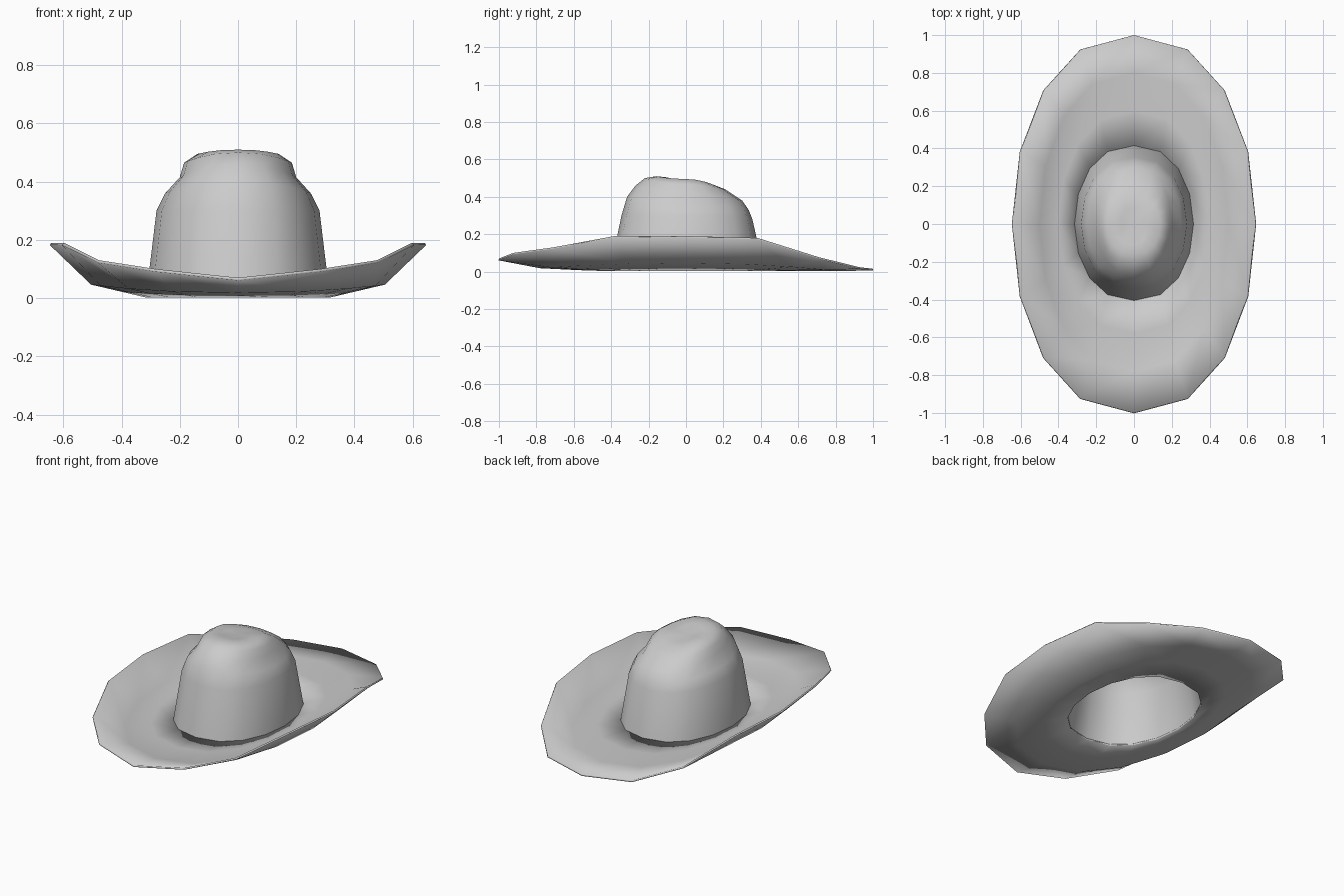
import bpy
import bmesh
import math

SIDES = 16

cube = bpy.data.objects.get("Cube")
if cube:
    bpy.data.objects.remove(cube)

felt = bpy.data.materials.new("light_grey_felt")
felt.use_nodes = True
colour = (0.6, 0.6, 0.6, 1)
felt.diffuse_color = colour
felt.node_tree.nodes["Principled BSDF"].inputs["Base Color"].default_value = colour


def ring(half_width, front, back, heights, squareness=0.85):
    """One oval loop; heights are at the front, side and back."""
    points = []
    z_front, z_side, z_back = heights
    for i in range(SIDES):
        angle = math.tau * i / SIDES
        c, s = math.cos(angle), math.sin(angle)
        x = half_width * math.copysign(abs(c) ** squareness, c)
        y = s * (back if s > 0 else front)
        z = z_side * c * c + (z_back if s > 0 else z_front) * s * s
        points.append((x, y, z))
    return points


def loft(name, rings, cap=None):
    """Skin consecutive loops, optionally closing the last with a centre point."""
    bm = bmesh.new()
    loops = [[bm.verts.new(p) for p in points] for points in rings]
    for low, high in zip(loops, loops[1:]):
        for i in range(SIDES):
            j = (i + 1) % SIDES
            bm.faces.new((low[i], low[j], high[j], high[i]))
    if cap:
        centre = bm.verts.new(cap)
        for i in range(SIDES):
            bm.faces.new((loops[-1][i], loops[-1][(i + 1) % SIDES], centre))
    mesh = bpy.data.meshes.new(name)
    bm.to_mesh(mesh)
    bm.free()
    mesh.materials.append(felt)
    obj = bpy.data.objects.new(name, mesh)
    bpy.context.collection.objects.link(obj)
    for other in bpy.context.selected_objects:
        other.select_set(False)
    obj.select_set(True)
    bpy.context.view_layer.objects.active = obj
    bpy.ops.object.shade_smooth_by_angle(angle=math.radians(60))
    return obj


# Crown: tapering wall, pinched shoulders and a ridge that slopes to the back
crown = loft("crown", [
    ring(0.315, 0.405, 0.415, (0.012, 0.012, 0.012)),
    ring(0.28, 0.345, 0.355, (0.30, 0.30, 0.28)),
    ring(0.25, 0.315, 0.335, (0.40, 0.36, 0.33)),
    ring(0.20, 0.27, 0.30, (0.46, 0.415, 0.38)),
    ring(0.185, 0.22, 0.21, (0.50, 0.465, 0.44)),
    ring(0.14, 0.16, 0.14, (0.51, 0.495, 0.467)),
    ring(0.07, 0.11, 0.09, (0.505, 0.49, 0.475)),
], cap=(0, 0, 0.483))

# Brim: rolled-up sides, raised front and dipped back
rim = ring(0.64, 1, 1, (0, 0, 0))
rim_heights = {-4: 0.07, -3: 0.10, -2: 0.13, -1: 0.19,
               0: 0.19, 1: 0.18, 2: 0.078, 3: 0.024, 4: 0.015}
for i, (x, y, z) in enumerate(rim):
    step = round(math.degrees(math.asin(max(-1, min(1, y)))) / 22.5)
    rim[i] = (x, y, rim_heights[step])

brim = loft("brim", [
    rim,
    ring(0.50, 0.78, 0.80, (0.028, 0.055, 0.014)),
    ring(0.40, 0.58, 0.60, (0.018, 0.032, 0.014)),
    ring(0.315, 0.405, 0.415, (0.012, 0.012, 0.012)),
])
thickness = brim.modifiers.new("thickness", "SOLIDIFY")
thickness.thickness = 0.01
thickness.offset = -1
